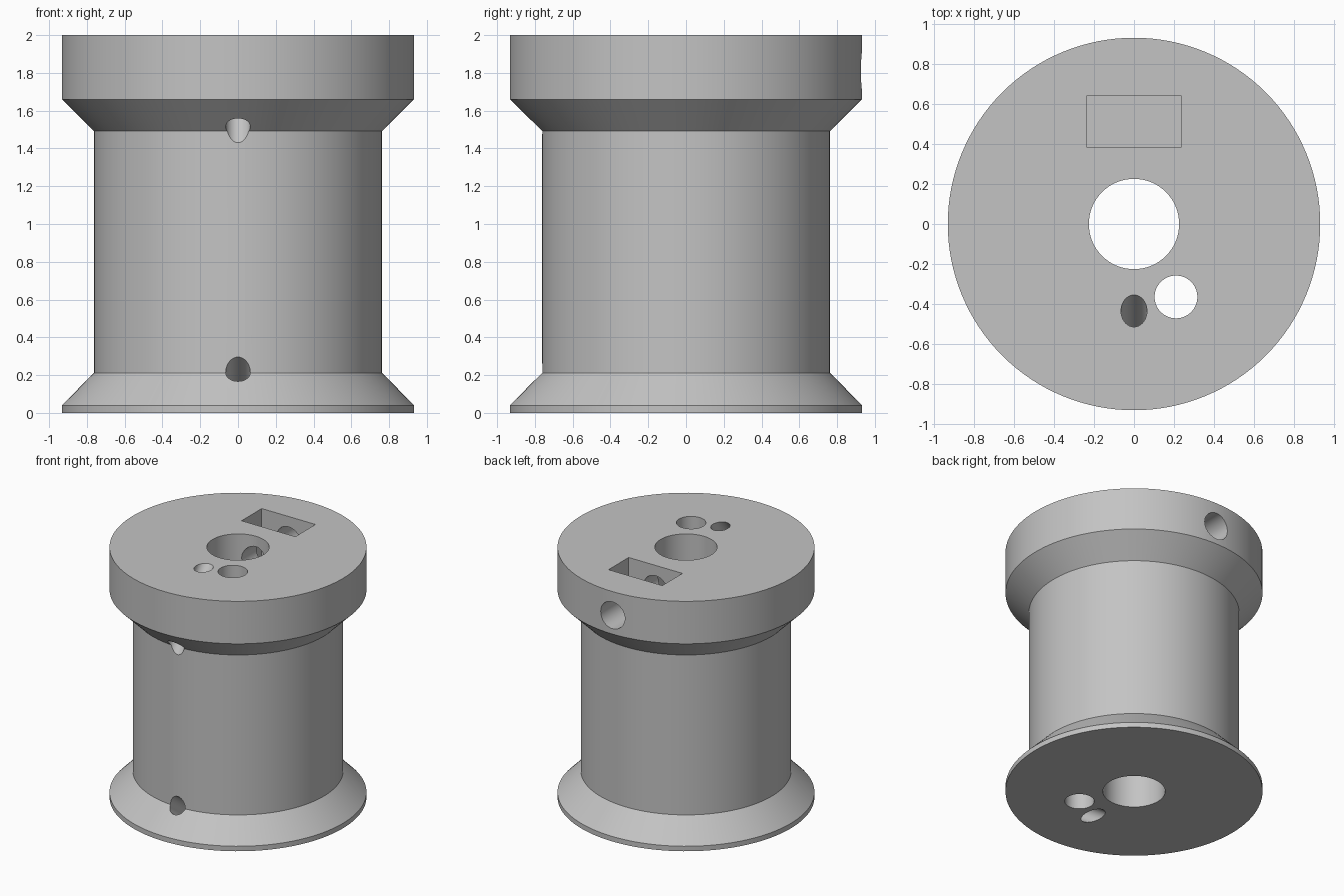
import bpy, bmesh, math
from mathutils import Vector

if "Cube" in bpy.data.objects:
    bpy.data.objects.remove(bpy.data.objects["Cube"], do_unlink=True)

grey = bpy.data.materials.new("plain grey")
grey.use_nodes = True
colour = (0.55, 0.55, 0.55, 1)
grey.diffuse_color = colour
grey.node_tree.nodes["Principled BSDF"].inputs["Base Color"].default_value = colour


def make_object(name, bm):
    bmesh.ops.recalc_face_normals(bm, faces=bm.faces)
    mesh = bpy.data.meshes.new(name)
    bm.to_mesh(mesh)
    bm.free()
    mesh.materials.append(grey)
    obj = bpy.data.objects.new(name, mesh)
    bpy.context.collection.objects.link(obj)
    return obj


def lathe(name, profile, steps):
    """Solid of revolution with flat end caps."""
    bm = bmesh.new()
    rings = []
    for r, z in profile:
        angles = [math.tau * i / steps for i in range(steps)]
        rings.append([bm.verts.new((r * math.cos(a), r * math.sin(a), z)) for a in angles])
    for low, high in zip(rings, rings[1:]):
        for i in range(steps):
            j = (i + 1) % steps
            bm.faces.new((low[i], low[j], high[j], high[i]))
    bm.faces.new(rings[0])
    bm.faces.new(rings[-1])
    return make_object(name, bm)


def drill(name, start, end, radius):
    """Round cutter running between two points."""
    start, end = Vector(start), Vector(end)
    axis = end - start
    half = axis.length / 2
    obj = lathe(name, [(radius, -half), (radius, half)], 64)
    obj.matrix_world = axis.to_track_quat("Z", "Y").to_matrix().to_4x4()
    obj.location = (start + end) / 2
    return obj


def sloped_drill(name, inner, outer, radius):
    """Drill through two points on the surface, overshooting both ends."""
    a, b = Vector(inner), Vector(outer)
    extra = (b - a).normalized() * 0.2
    return drill(name, a - extra, b + extra, radius)


def box(name, low, high):
    bm = bmesh.new()
    bmesh.ops.create_cube(bm, size=1)
    low, high = Vector(low), Vector(high)
    bmesh.ops.scale(bm, vec=high - low, verts=bm.verts)
    bmesh.ops.translate(bm, vec=(low + high) / 2, verts=bm.verts)
    return make_object(name, bm)


# Spool body: thin lower flange, drum, thick upper flange
spool = lathe("spool_body", [(0.932, 0), (0.932, 0.04), (0.763, 0.212),
                             (0.763, 1.492), (0.932, 1.66), (0.932, 2)], 128)

# Holes and the nut pocket
cutters = [
    drill("centre_bore", (0, 0, -0.2), (0, 0, 2.2), 0.226),
    drill("side_bore", (0.21, -0.365, -0.2), (0.21, -0.365, 2.2), 0.107),
    sloped_drill("upper_cord_hole", (0, -0.435, 2), (0, -0.80, 1.49), 0.065),
    sloped_drill("lower_cord_hole", (0, -0.46, 0), (0, -0.787, 0.233), 0.065),
    box("nut_pocket", (-0.238, 0.385, 1.57), (0.238, 0.64, 2.2)),
    drill("set_screw_hole", (0, 0, 1.81), (0, 1.2, 1.81), 0.107),
]

bpy.context.view_layer.objects.active = spool
for cutter in cutters:
    cutter.hide_render = True
    cut = spool.modifiers.new(cutter.name, "BOOLEAN")
    cut.object = cutter
    cut.operation = "DIFFERENCE"
    cut.solver = "EXACT"
    bpy.ops.object.modifier_apply(modifier=cut.name)
    bpy.data.objects.remove(cutter, do_unlink=True)

# Smooth walls with crisp rims
bpy.ops.object.select_all(action="DESELECT")
spool.select_set(True)
bpy.ops.object.shade_smooth_by_angle(angle=math.radians(25))
